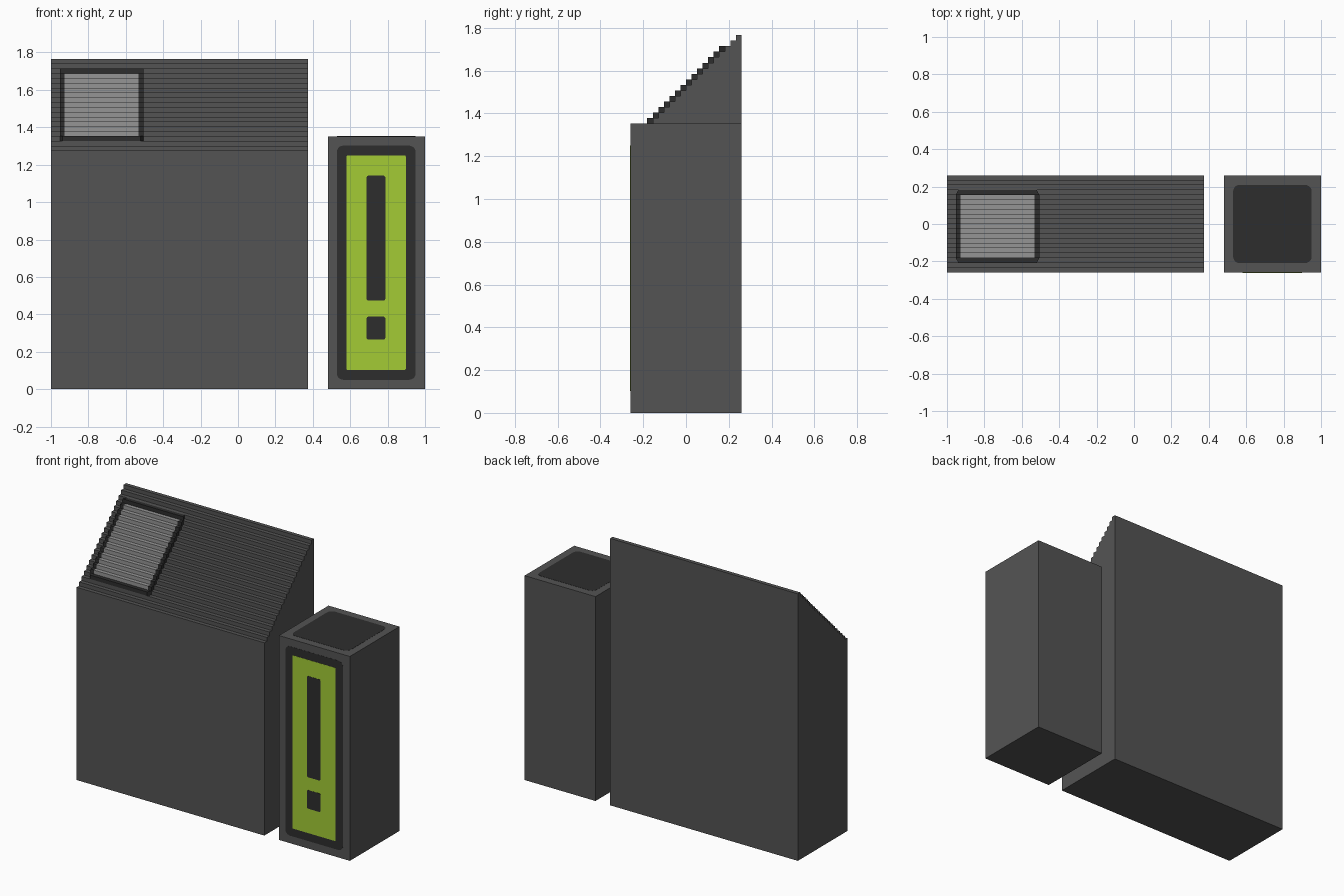
import bpy, bmesh, math
from mathutils import Matrix, Vector

if "Cube" in bpy.data.objects:
    bpy.data.objects.remove(bpy.data.objects["Cube"])

def mat(name, rgb):
    m = bpy.data.materials.new(name)
    m.diffuse_color = (*rgb, 1)
    m.use_nodes = True
    m.node_tree.nodes["Principled BSDF"].inputs["Base Color"].default_value = m.diffuse_color
    return m

GREY = mat("casing grey", (0.088, 0.088, 0.088))
DARK = mat("dark trim", (0.027, 0.027, 0.027))
LIGHT = mat("screen grey", (0.30, 0.30, 0.30))
GREEN = mat("lime green", (0.366, 0.597, 0.036))

D = 0.259                 # half depth
N = 20                    # steps in the sloped top
Z0, Z1 = 1.275, 1.766     # lowest and highest tread
ys = [-D + 2 * D * i / N for i in range(N + 1)]
zs = [Z0 + (Z1 - Z0) * i / (N - 1) for i in range(N + 1)]

def finish(bm, name, mats):
    bmesh.ops.remove_doubles(bm, verts=bm.verts, dist=1e-5)
    bmesh.ops.recalc_face_normals(bm, faces=bm.faces)
    me = bpy.data.meshes.new(name)
    bm.to_mesh(me)
    bm.free()
    for m in mats:
        me.materials.append(m)
    ob = bpy.data.objects.new(name, me)
    bpy.context.collection.objects.link(ob)
    return ob

def prism(name, pts, vec, m):
    """Extrude a flat outline along vec."""
    bm = bmesh.new()
    f = bm.faces.new([bm.verts.new(p) for p in pts])
    r = bmesh.ops.extrude_face_region(bm, geom=[f], use_keep_orig=True)
    vs = [g for g in r["geom"] if isinstance(g, bmesh.types.BMVert)]
    bmesh.ops.translate(bm, verts=vs, vec=vec)
    return finish(bm, name, [m])

def round_rect(u0, u1, v0, v1, r, n=5):
    """Outline of a rectangle with rounded corners."""
    out = []
    for k, (cu, cv) in enumerate([(u1 - r, v1 - r), (u0 + r, v1 - r),
                                  (u0 + r, v0 + r), (u1 - r, v0 + r)]):
        for j in range(n + 1):
            a = math.pi / 2 * (k + j / n)
            out.append((cu + r * math.cos(a), cv + r * math.sin(a)))
    return out

# Main casing with stepped sloping top
profile = [(D, 0), (-D, 0)]
for i in range(N):
    profile += [(ys[i], zs[i]), (ys[i + 1], zs[i])]
prism("main_casing", [(-1, y, z) for y, z in profile], (1.374, 0, 0), GREY)

# Screen with frame, raised one step above the slope
FIRST, LAST = 2, 16
cols = [-0.953, -0.928, -0.532, -0.506]
bm = bmesh.new()

def quad(pts, index=0):
    bm.faces.new([bm.verts.new(p) for p in pts]).material_index = index

def row_xs(k):
    # outermost edges are narrower, giving chamfered corners
    c = 0.014 if k in (FIRST, LAST + 1) else 0
    return [cols[0] + c, cols[1], cols[2], cols[3] - c]

for i in range(FIRST, LAST + 1):
    a, b = row_xs(i), row_xs(i + 1)
    y0, y1, lo, hi = ys[i], ys[i + 1], zs[i], zs[i + 1]
    for c in range(3):
        glass = int(c == 1 and FIRST < i < LAST)
        quad([(a[c], y0, lo), (a[c + 1], y0, lo), (a[c + 1], y0, hi), (a[c], y0, hi)], glass)
        quad([(a[c], y0, hi), (a[c + 1], y0, hi), (b[c + 1], y1, hi), (b[c], y1, hi)], glass)
    for c in (0, 3):
        quad([(a[c], y0, lo), (a[c], y0, hi), (b[c], y1, hi), (b[c], y1, lo)])
finish(bm, "screen_and_frame", [DARK, LIGHT])

# Side bin casing
X0, X1, H = 0.481, 1.0, 1.352
prism("side_casing", [(X0, -D, 0), (X1, -D, 0), (X1, D, 0), (X0, D, 0)], (0, 0, H), GREY)

# Thin front plates, each standing just proud of the one behind
plates = [
    ("front_panel", (0.528, 0.950, 0.050, 1.302), 0.035, DARK, 0.001),
    ("green_panel", (0.580, 0.897, 0.103, 1.249), 0.006, GREEN, 0.002),
    ("long_slot", (0.687, 0.788, 0.473, 1.142), 0.012, DARK, 0.003),
    ("short_slot", (0.687, 0.788, 0.265, 0.388), 0.012, DARK, 0.003),
]
for name, box, r, m, t in plates:
    prism(name, [(u, -D + 0.001, v) for u, v in round_rect(*box, r)], (0, -t - 0.001, 0), m)

# Dark panel on top of the side casing
prism("top_panel", [(u, v, H - 0.001) for u, v in round_rect(0.530, 0.950, -0.209, 0.209, 0.035)],
      (0, 0, 0.002), DARK)
